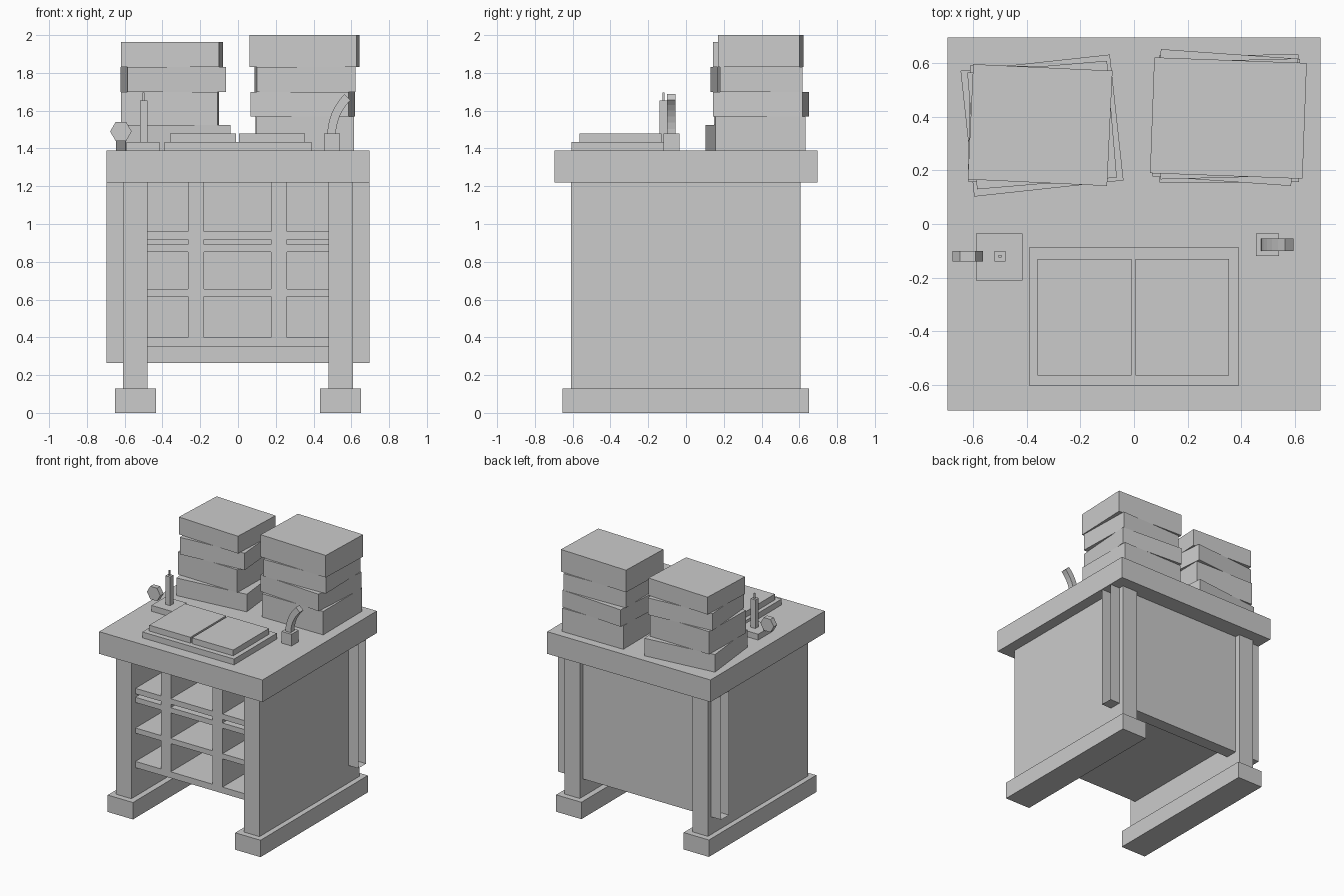
import bpy, bmesh
from math import sin, cos, pi, radians
from mathutils import Matrix, Vector

if "Cube" in bpy.data.objects:
    bpy.data.objects.remove(bpy.data.objects["Cube"])


def finish(name, bm):
    mesh = bpy.data.meshes.new(name)
    bm.to_mesh(mesh)
    bm.free()
    ob = bpy.data.objects.new(name, mesh)
    bpy.context.scene.collection.objects.link(ob)
    return ob


def box(name, x, y, z, rot=0.0, open_ends=False):
    """Box from (min, max) ranges, optionally turned about its own z axis."""
    bm = bmesh.new()
    size = Vector((x[1] - x[0], y[1] - y[0], z[1] - z[0]))
    bmesh.ops.create_cube(bm, size=1)
    bmesh.ops.scale(bm, vec=size, verts=bm.verts)
    if open_ends:
        bm.normal_update()
        ends = [f for f in bm.faces if abs(f.normal.x) > 0.9]
        bmesh.ops.delete(bm, geom=ends, context='FACES_ONLY')
    ob = finish(name, bm)
    ob.location = (sum(x) / 2, sum(y) / 2, sum(z) / 2)
    ob.rotation_euler.z = radians(rot)
    return ob


def extrude_xz(name, points, y0, y1):
    """Profile in the xz plane extruded along y."""
    bm = bmesh.new()
    face = bm.faces.new([bm.verts.new((px, y0, pz)) for px, pz in points])
    ext = bmesh.ops.extrude_face_region(bm, geom=[face])
    verts = [v for v in ext['geom'] if isinstance(v, bmesh.types.BMVert)]
    bmesh.ops.translate(bm, vec=(0, y1 - y0, 0), verts=verts)
    bmesh.ops.recalc_face_normals(bm, faces=bm.faces)
    return finish(name, bm)


# Desk body
box("desk_top", (-0.695, 0.695), (-0.695, 0.695), (1.22, 1.39))
for side, s in (("left", -1), ("right", 1)):
    box(side + "_side_panel", sorted((s * 0.48, s * 0.61)), (-0.61, 0.605), (0.13, 1.22))
    box(side + "_foot", sorted((s * 0.435, s * 0.65)), (-0.655, 0.65), (0, 0.13))

# Back panel running through both sides, hollow at its ends
box("back_panel", (-0.695, 0.695), (0.47, 0.565), (0.265, 1.22), open_ends=True)

# Pigeonhole shelves and dividers
for i, z in enumerate([(0.35, 0.398), (0.615, 0.655), (0.851, 0.891), (0.918, 0.96)]):
    box(f"shelf_{i + 1}", (-0.48, 0.48), (-0.56, 0.48), z)
for i, x in enumerate([(-0.265, -0.18), (0.175, 0.26)]):
    box(f"divider_{i + 1}", x, (-0.56, 0.48), (0.355, 1.22))

# Open book: cover and two page blocks
box("open_book_cover", (-0.39, 0.39), (-0.605, -0.085), (1.39, 1.435))
box("left_pages", (-0.36, -0.01), (-0.565, -0.13), (1.435, 1.48))
box("right_pages", (0.005, 0.355), (-0.565, -0.13), (1.435, 1.48))

# Candle holder with hexagonal finger grip
box("candle_dish", (-0.59, -0.415), (-0.21, -0.035), (1.39, 1.435))
box("candle", (-0.52, -0.48), (-0.14, -0.10), (1.435, 1.655))
box("wick", (-0.505, -0.495), (-0.125, -0.115), (1.655, 1.695))
extrude_xz("candle_grip", [(-0.62 + 0.057 * cos(k * pi / 3), 1.49 + 0.057 * sin(k * pi / 3))
                           for k in range(6)], -0.14, -0.10)

# Inkwell and curved quill
box("inkwell", (0.455, 0.54), (-0.12, -0.035), (1.39, 1.48))
N = 6
arc = [(radians(45) * k / N) for k in range(N + 1)]
outer = [(0.78 - 0.307 * cos(a), 1.47 + 0.307 * sin(a)) for a in arc]
inner = [(0.78 - 0.262 * cos(a), 1.47 + 0.262 * sin(a)) for a in arc]
extrude_xz("quill", outer + inner[::-1], -0.10, -0.055)

# Stacked books: centre x, centre y, width, depth, bottom, top, turn
stacks = {
    "left": [(-0.343, 0.367, 0.56, 0.472, 1.39, 1.525, 6.2),
             (-0.36, 0.37, 0.51, 0.435, 1.525, 1.70, -1.2),
             (-0.343, 0.369, 0.523, 0.437, 1.70, 1.83, 4.8),
             (-0.35, 0.369, 0.52, 0.43, 1.83, 1.963, -2.7)],
    "right": [(0.354, 0.393, 0.52, 0.475, 1.39, 1.57, 0.3),
              (0.343, 0.397, 0.52, 0.475, 1.57, 1.70, -4),
              (0.355, 0.392, 0.523, 0.437, 1.70, 1.83, 1.5),
              (0.352, 0.395, 0.569, 0.432, 1.83, 2.0, -2.1)],
}
for side, books in stacks.items():
    for i, (cx, cy, w, d, z0, z1, turn) in enumerate(books):
        box(f"{side}_stack_book_{i + 1}", (cx - w / 2, cx + w / 2),
            (cy - d / 2, cy + d / 2), (z0, z1), turn)
